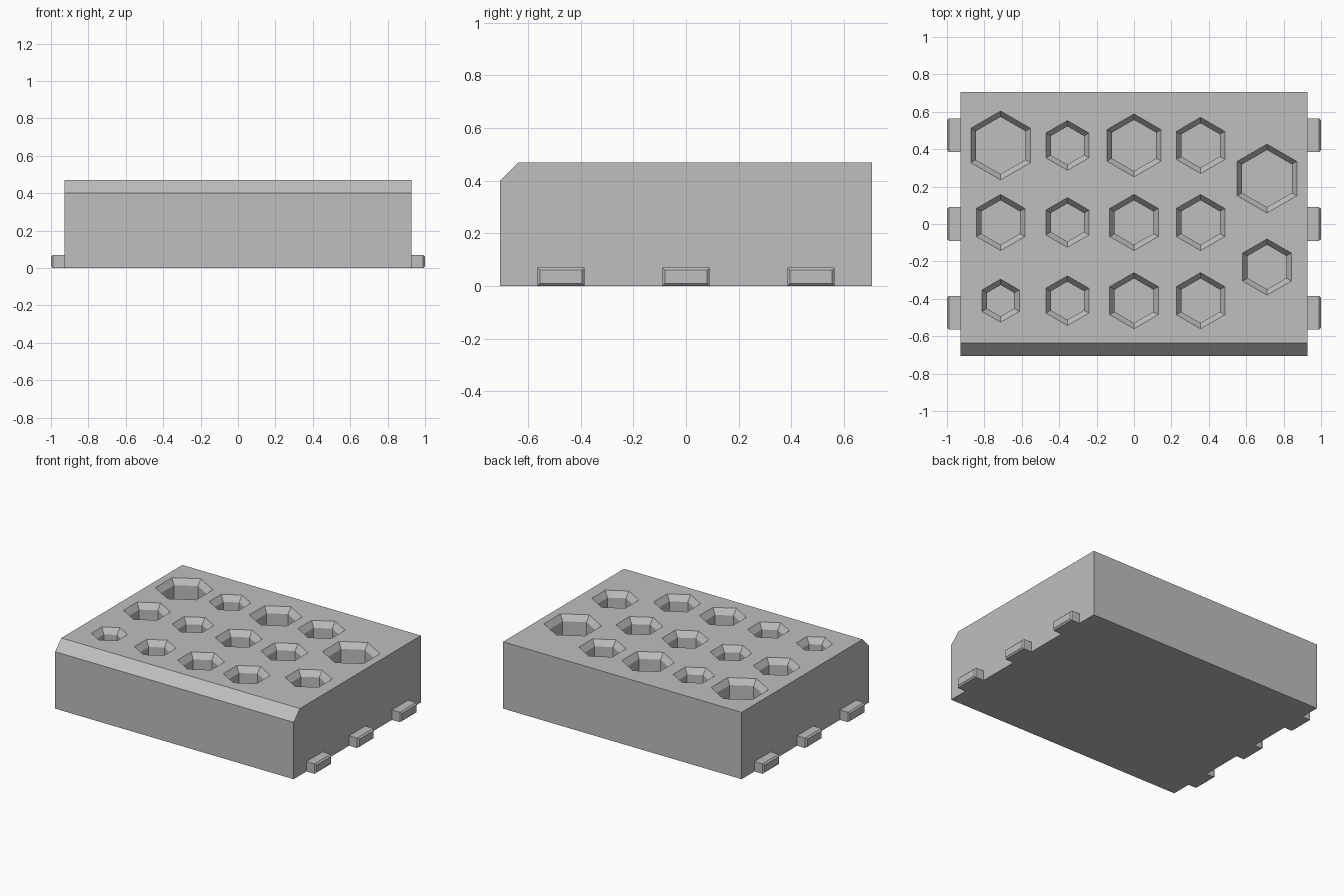
import bpy, bmesh
from math import pi, sin, cos

cube = bpy.data.objects.get("Cube")
if cube:
    bpy.data.objects.remove(cube, do_unlink=True)

HALF_X, HALF_Y, HEIGHT = 0.928, 0.707, 0.47
BEVEL, FLOOR = 0.07, 0.07
RIM, RIM_DEPTH = 0.031, 0.04

grey = bpy.data.materials.new("plain grey")
grey.use_nodes = True
colour = (0.52, 0.52, 0.52, 1)
grey.diffuse_color = colour
grey.node_tree.nodes["Principled BSDF"].inputs["Base Color"].default_value = colour


def loft(bm, rings):
    """Closed solid through a list of equal-sized point rings."""
    loops = [[bm.verts.new(p) for p in ring] for ring in rings]
    n = len(loops[0])
    for a, b in zip(loops, loops[1:]):
        for i in range(n):
            j = (i + 1) % n
            bm.faces.new((a[i], a[j], b[j], b[i]))
    bm.faces.new(loops[0][::-1])
    bm.faces.new(loops[-1])


def make_object(name, bm):
    bmesh.ops.recalc_face_normals(bm, faces=bm.faces)
    mesh = bpy.data.meshes.new(name)
    bm.to_mesh(mesh)
    bm.free()
    mesh.materials.append(grey)
    obj = bpy.data.objects.new(name, mesh)
    bpy.context.collection.objects.link(obj)
    return obj


# Block: side profile with a sloped front top edge, drawn across the width
profile = [(-HALF_Y, 0), (HALF_Y, 0), (HALF_Y, HEIGHT),
           (-HALF_Y + BEVEL, HEIGHT), (-HALF_Y, HEIGHT - BEVEL)]
bm = bmesh.new()
loft(bm, [[(x, y, z) for y, z in profile] for x in (-HALF_X, HALF_X)])
block = make_object("holder_block", bm)

# Hexagonal sockets with countersunk rims: (x, y, rim radius)
columns = (-0.713, -0.356, 0, 0.356)
rows = {0.42: (0.184, 0.133, 0.168, 0.15),
        0.008: (0.15, 0.133, 0.15, 0.15),
        -0.41: (0.115, 0.133, 0.15, 0.15)}
sockets = [(x, y, r) for y, radii in rows.items() for x, r in zip(columns, radii)]
sockets += [(0.711, 0.243, 0.184), (0.711, -0.23, 0.15)]


def hexagon(x, y, z, r):
    return [(x + r * sin(i * pi / 3), y + r * cos(i * pi / 3), z) for i in range(6)]


bm = bmesh.new()
for x, y, r in sockets:
    loft(bm, [hexagon(x, y, FLOOR, r - RIM),
              hexagon(x, y, HEIGHT - RIM_DEPTH, r - RIM),
              hexagon(x, y, HEIGHT + RIM_DEPTH, r + RIM)])
cutter = make_object("socket_cutter", bm)
cutter.hide_render = True

cut = block.modifiers.new("sockets", "BOOLEAN")
cut.operation = "DIFFERENCE"
cut.solver = "EXACT"
cut.object = cutter
bpy.context.view_layer.objects.active = block
bpy.ops.object.modifier_apply(modifier=cut.name)
bpy.data.objects.remove(cutter, do_unlink=True)

# Side tabs: three per side, with chamfered outer ends
TAB_Y, TAB_Z, CHAMFER = 0.09, 0.07, 0.01


def tab_section(x, y, inset):
    w = TAB_Y - inset
    return [(x, y - w, inset), (x, y + w, inset),
            (x, y + w, TAB_Z - inset), (x, y - w, TAB_Z - inset)]


for side, label in ((1, "left"), (-1, "right")):
    for y, place in ((-0.475, "front"), (0, "middle"), (0.475, "back")):
        bm = bmesh.new()
        loft(bm, [tab_section(side * (HALF_X - 0.01), y, 0),
                  tab_section(side * (1 - CHAMFER), y, 0),
                  tab_section(side, y, CHAMFER)])
        make_object(f"{label}_{place}_tab", bm)
